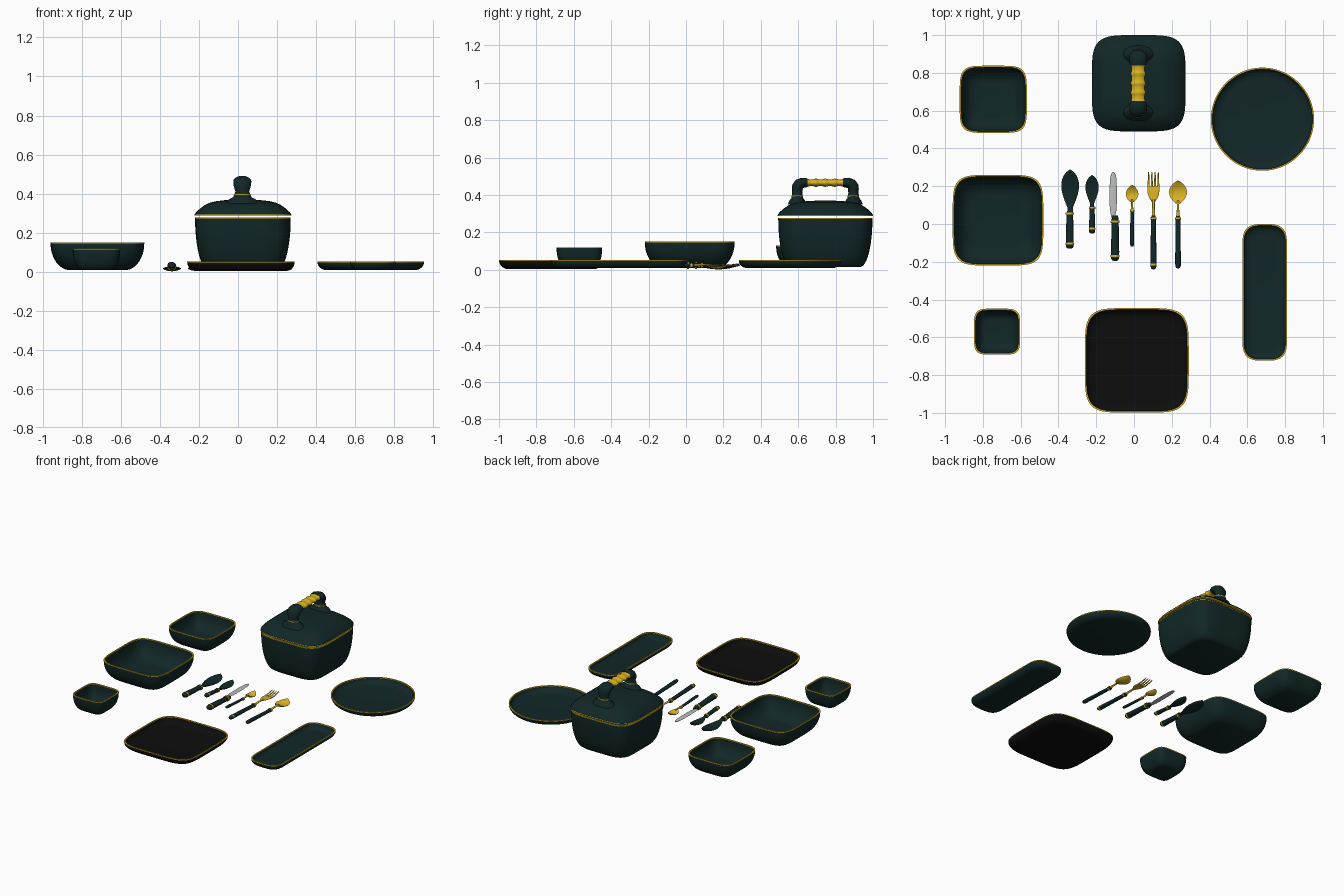
import bpy, bmesh, math
from math import sin, cos, pi

if "Cube" in bpy.data.objects:
    bpy.data.objects.remove(bpy.data.objects["Cube"])


def material(name, rgb):
    m = bpy.data.materials.new(name)
    m.use_nodes = True
    m.diffuse_color = (*rgb, 1)
    m.node_tree.nodes["Principled BSDF"].inputs["Base Color"].default_value = (*rgb, 1)
    return m


teal = material("dark teal", (.006, .02, .02))
black = material("black", (.004, .004, .004))
gold = material("gold", (.7, .45, .015))
silver = material("silver", (.52, .52, .52))


def skin(name, rings, mats):
    """Joins closed rings into a capped surface; mats holds one material per ring."""
    bm = bmesh.new()
    used = list(dict.fromkeys(mats))
    loops = [[bm.verts.new(p) for p in ring] for ring in rings]
    n = len(loops[0])
    for a, b, m in zip(loops, loops[1:], mats[1:]):
        for i in range(n):
            j = (i + 1) % n
            bm.faces.new((a[i], a[j], b[j], b[i])).material_index = used.index(m)
    bm.faces.new(loops[0]).material_index = used.index(mats[0])
    bm.faces.new(loops[-1]).material_index = used.index(mats[-1])
    bmesh.ops.recalc_face_normals(bm, faces=bm.faces)
    mesh = bpy.data.meshes.new(name)
    bm.to_mesh(mesh)
    bm.free()
    for m in used:
        mesh.materials.append(m)
    ob = bpy.data.objects.new(name, mesh)
    bpy.context.collection.objects.link(ob)
    bpy.ops.object.select_all(action='DESELECT')
    ob.select_set(True)
    bpy.context.view_layer.objects.active = ob
    bpy.ops.object.shade_smooth_by_angle(angle=math.radians(45))
    return ob


def outline(cx, cy, hx, hy, n, z, sides=96):
    """Soft-cornered rectangle, or a circle when n is 2."""
    r = min(hx, hy)
    pts = []
    for i in range(sides):
        a = 2 * pi * (i + .5) / sides
        c, s = cos(a), sin(a)
        x = math.copysign(hx - r + r * abs(c) ** (2 / n), c)
        y = math.copysign(hy - r + r * abs(s) ** (2 / n), s)
        pts.append((cx + x, cy + y, z))
    return pts


def vessel(name, cx, cy, hx, hy, n, z0, z1, foot, mat=teal, wall=.008, steps=12):
    """Open dish with a curved wall and a gold rim."""
    prof = []
    for i in range(steps + 1):
        a = pi / 2 * i / steps
        prof.append((foot * (1 - sin(a)), z0 + (z1 - .005 - z0) * (1 - cos(a)), mat))
    inner = [(d + wall, z + wall * (1 - (z - z0) / (z1 - z0)), mat) for d, z, _ in prof[::-1]]
    prof += [(0, z1, gold), (wall, z1, gold)]
    inner[0] = (wall, z1 - .005, gold)
    prof += inner
    skin(name, [outline(cx, cy, hx - d, hy - d, n, z) for d, z, _ in prof],
         [p[2] for p in prof])


def sweep(name, x, pts, mat, sides=20):
    """Oval section swept in the yz plane; pts are (y, z, half width, half depth, dish)."""
    rings = []
    for i, (y, z, w, t, dish) in enumerate(pts):
        p, q = pts[max(i - 1, 0)], pts[min(i + 1, len(pts) - 1)]
        dy, dz = q[0] - p[0], q[1] - p[1]
        ln = math.hypot(dy, dz)
        ring = []
        for k in range(sides):
            a = 2 * pi * k / sides
            off = t * sin(a) - dish * sin(a) ** 2
            ring.append((x + w * cos(a), y - dz / ln * off, z + dy / ln * off))
        rings.append(ring)
    return skin(name, rings, [mat] * len(rings))


# Bowls
vessel("large_bowl", -.72, .02, .24, .24, 5, .008, .15, .1)
vessel("medium_bowl", -.745, .66, .178, .178, 5, .008, .13, .08)
vessel("small_bowl", -.725, -.57, .122, .122, 5, .008, .12, .05)

# Plates
vessel("round_plate", .68, .555, .273, .273, 2, .008, .053, .05)
vessel("long_plate", .692, -.362, .118, .362, 3.2, .008, .053, .045)
vessel("square_plate", .015, -.722, .275, .277, 5, .003, .053, .05, black)

# Pot and domed lid
PX, PY = .025, .745
vessel("pot_body", PX, PY, .245, .252, 4.5, .015, .277, .065, wall=.012)
dome = [(.012, .287, gold), (0, .287, gold), (0, .293, gold), (.008, .305, teal),
        (.03, .325, teal), (.055, .343, teal), (.08, .354, teal), (.11, .361, teal),
        (.15, .366, teal), (.2, .369, teal)]
skin("pot_lid", [outline(PX, PY, .248 - d, .255 - d, 4.5 - 8 * d, z) for d, z, _ in dome],
     [teal] + [p[2] for p in dome[1:]])

# Lid handle: two flared posts and a knuckled bar
for side, label in ((-1, "front"), (1, "back")):
    post = [(.15, .35, .085, .05), (.15, .37, .07, .042), (.15, .382, .047, .032),
            (.15, .41, .035, .027), (.15, .43, .041, .029), (.148, .445, .045, .03),
            (.14, .458, .046, .029), (.125, .464, .046, .027), (.11, .465, .045, .026),
            (.095, .465, .04, .023)]
    sweep(label + "_handle_post", PX - .003,
          [(PY + side * d, z, w, t, 0) for d, z, w, t in post], teal, 28)
    sweep(label + "_post_band", PX - .003,
          [(PY + side * .15, z, .042, .031, 0) for z in (.392, .398)], gold, 28)
bar = []
for i in range(49):
    d = -.1 + .2 * i / 48
    bump = cos(pi * d / .05) ** 4
    bar.append((PY + d, .465, .034 + .006 * bump, .018 + .004 * bump, 0))
sweep("handle_bar", PX - .003, bar, gold, 28)


# Cutlery parts
def grip(name, x, y0, y1, w, bands):
    """Rounded grip sloping down to the neck, with gold bands."""
    def height(y):
        return .034 - .012 * (y - y0) / (y1 - y0)
    shape = ((0, .35), (.012, .7), (.05, .97), (.2, 1), (.6, .9), (.92, .85), (1, .65))
    sweep(name + "_grip", x, [(y, height(y), w * k, w * k * .8, 0)
                              for y, k in ((y0 + (y1 - y0) * s, k) for s, k in shape)], teal)
    for i, y in enumerate(bands):
        sweep(f"{name}_band_{i + 1}", x, [(y + d, height(y + d), w * 1.06, w * .86, 0)
                                         for d in (-.005, .005)], gold)


def scoop(name, x, y0, y1, neck, width, skew, mat, thick, dish):
    """Dished head that widens from a narrow neck and closes in a round tip."""
    pts = []
    for i in range(25):
        s = i / 24
        w = width * max(sin(pi * s ** skew), 0) ** .6
        if s < .5:
            w = max(w, neck)
        z = .02 + .012 * (2 * s - 1) ** 2
        pts.append((y0 + (y1 - y0) * s, z, max(w, .003), thick, -dish * sin(pi * s)))
    ob = sweep(name + "_head", x, [(y, z - .004, w, t, -d) for y, z, w, t, d in pts], mat)
    return ob


def neck(name, x, y0, y1, w0, w1, mat):
    sweep(name + "_neck", x, [(y0, .024, w0, w0 * .7, 0), ((y0 + y1) / 2, .026, w1, .006, 0),
                              (y1, .027, w1, .004, 0)], mat)


# Servers with dark heads
grip("large_server", -.34, -.13, .07, .021, (-.105, .055))
scoop("large_server", -.338, .06, .287, .015, .047, 1.5, teal, .006, .008)
grip("small_server", -.222, -.05, .1, .016, (-.025, .085))
scoop("small_server", -.222, .09, .257, .011, .035, 1.5, teal, .005, .006)

# Knife
grip("knife", -.1, -.195, .045, .022, (-.17, .012))
blade = ((.035, .011), (.06, .014), (.08, .018), (.12, .019), (.2, .019), (.245, .016),
         (.265, .011), (.275, .004))
sweep("knife_blade", -.11, [(y, .024, w, .003, 0) for y, w in blade], silver)

# Spoons
grip("teaspoon", -.01, -.12, .08, .011, (.07,))
neck("teaspoon", -.01, .075, .13, .007, .005, gold)
scoop("teaspoon", -.01, .115, .205, .005, .033, .95, gold, .004, .007)
grip("tablespoon", .233, -.235, .045, .015, (.03,))
neck("tablespoon", .233, .04, .125, .009, .006, gold)
scoop("tablespoon", .233, .105, .228, .006, .047, 1.05, gold, .004, .009)

# Fork
grip("fork", .103, -.24, .045, .016, (-.215, .03))
neck("fork", .103, .04, .13, .009, .007, gold)
palm = ((.11, .006), (.125, .013), (.14, .023), (.16, .03), (.185, .032), (.198, .031))
sweep("fork_palm", .103, [(y, .026 - .06 * (y - .11), w, .004, .002) for y, w in palm], gold)
for i in range(4):
    tine = ((.185, .02, .006), (.22, .02, .005), (.255, .026, .004), (.275, .032, .002))
    sweep(f"fork_tine_{i + 1}", .103 + (i - 1.5) * .017,
          [(y, z, w, .003, 0) for y, z, w in tine], gold, 10)
